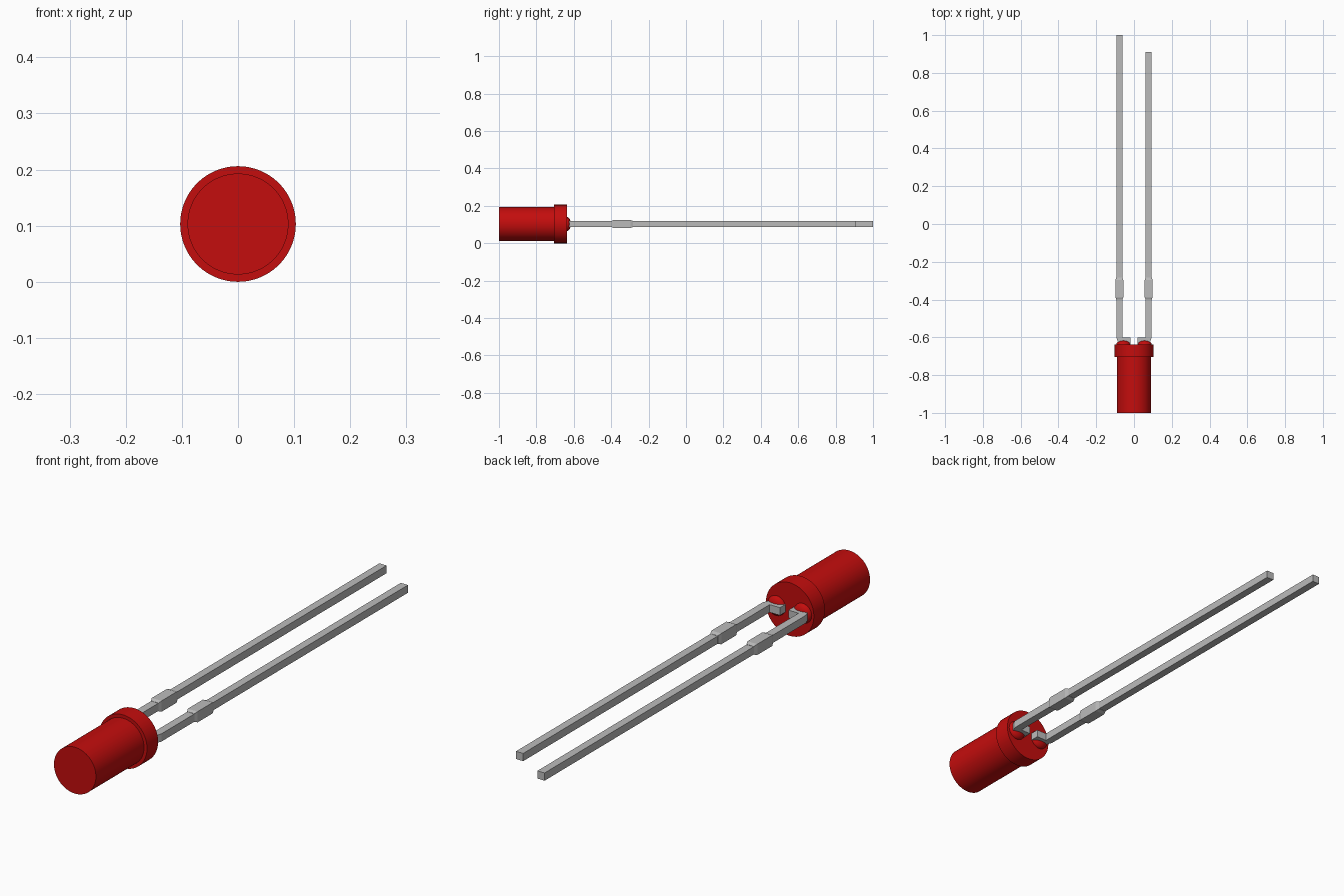
import bpy, bmesh, math
from mathutils import Matrix, Vector

if "Cube" in bpy.data.objects:
    bpy.data.objects.remove(bpy.data.objects["Cube"], do_unlink=True)

CZ = 0.103  # height of the lamp axis


def material(name, rgb):
    m = bpy.data.materials.new(name)
    m.use_nodes = True
    m.diffuse_color = (*rgb, 1)
    m.node_tree.nodes["Principled BSDF"].inputs["Base Color"].default_value = (*rgb, 1)
    return m


RED = material("red plastic", (0.55, 0.004, 0.004))
GREY = material("grey metal", (0.5, 0.5, 0.5))


def finish(bm, name, mat, smooth=False):
    bmesh.ops.recalc_face_normals(bm, faces=bm.faces)
    me = bpy.data.meshes.new(name)
    bm.to_mesh(me)
    bm.free()
    me.materials.append(mat)
    ob = bpy.data.objects.new(name, me)
    bpy.context.collection.objects.link(ob)
    if smooth:
        bpy.ops.object.select_all(action='DESELECT')
        ob.select_set(True)
        bpy.context.view_layer.objects.active = ob
        bpy.ops.object.shade_smooth_by_angle(angle=math.radians(30))
    return ob


def lathe(name, profile, x=0.0, steps=64):
    """Spin (radius, y) points about an axis along y."""
    bm = bmesh.new()
    vs = [bm.verts.new((x + r, y, CZ)) for r, y in profile]
    es = [bm.edges.new(p) for p in zip(vs, vs[1:])]
    bmesh.ops.spin(bm, geom=vs + es, cent=(x, 0, CZ), axis=(0, 1, 0),
                   angle=math.tau, steps=steps)
    bmesh.ops.remove_doubles(bm, verts=bm.verts, dist=1e-5)
    return finish(bm, name, RED, True)


# Lamp body with its wider flange at the back
lathe("lamp_body", [(0, -1), (0.09, -1), (0.09, -0.705), (0.103, -0.705),
                    (0.103, -0.637), (0, -0.637)], steps=96)

# Shallow domes where the wires leave the body
dome = [(0.038 * math.cos(a), -0.637 + 0.021 * math.sin(a))
        for a in [math.pi / 2 * i / 8 for i in range(9)]]
for side, s in (("left", 1), ("right", -1)):
    lathe(side + "_dome", dome, x=0.056 * s, steps=40)


def wire(name, s, end):
    """Square wire: foot bent inwards, then a long straight run."""
    outline = [(0.018, -0.637), (0.018, -0.602), (0.062, -0.602), (0.062, end),
               (0.093, end), (0.093, -0.603), (0.08, -0.637)]
    bm = bmesh.new()
    f = bm.faces.new([bm.verts.new((s * x, y, CZ - 0.015)) for x, y in outline])
    ext = bmesh.ops.extrude_face_region(bm, geom=[f])["geom"]
    bmesh.ops.translate(bm, vec=(0, 0, 0.03),
                        verts=[v for v in ext if isinstance(v, bmesh.types.BMVert)])
    finish(bm, name, GREY)


def collar(name, s):
    """Thicker stop on the wire with tapered ends."""
    bm = bmesh.new()
    rings = []
    for y, h in ((-0.4, 0.016), (-0.388, 0.021), (-0.297, 0.021), (-0.283, 0.016)):
        rings.append([bm.verts.new((s * 0.0775 + a * h, y, CZ + b * h))
                      for a, b in ((-1, -1), (1, -1), (1, 1), (-1, 1))])
    for p, q in zip(rings, rings[1:]):
        for i in range(4):
            j = (i + 1) % 4
            bm.faces.new((p[i], p[j], q[j], q[i]))
    bm.faces.new(rings[0])
    bm.faces.new(rings[-1])
    finish(bm, name, GREY)


# Two wires, the right one longer
for side, s, end in (("left", 1, 0.91), ("right", -1, 1.0)):
    wire(side + "_wire", s, end)
    collar(side + "_wire_collar", s)
